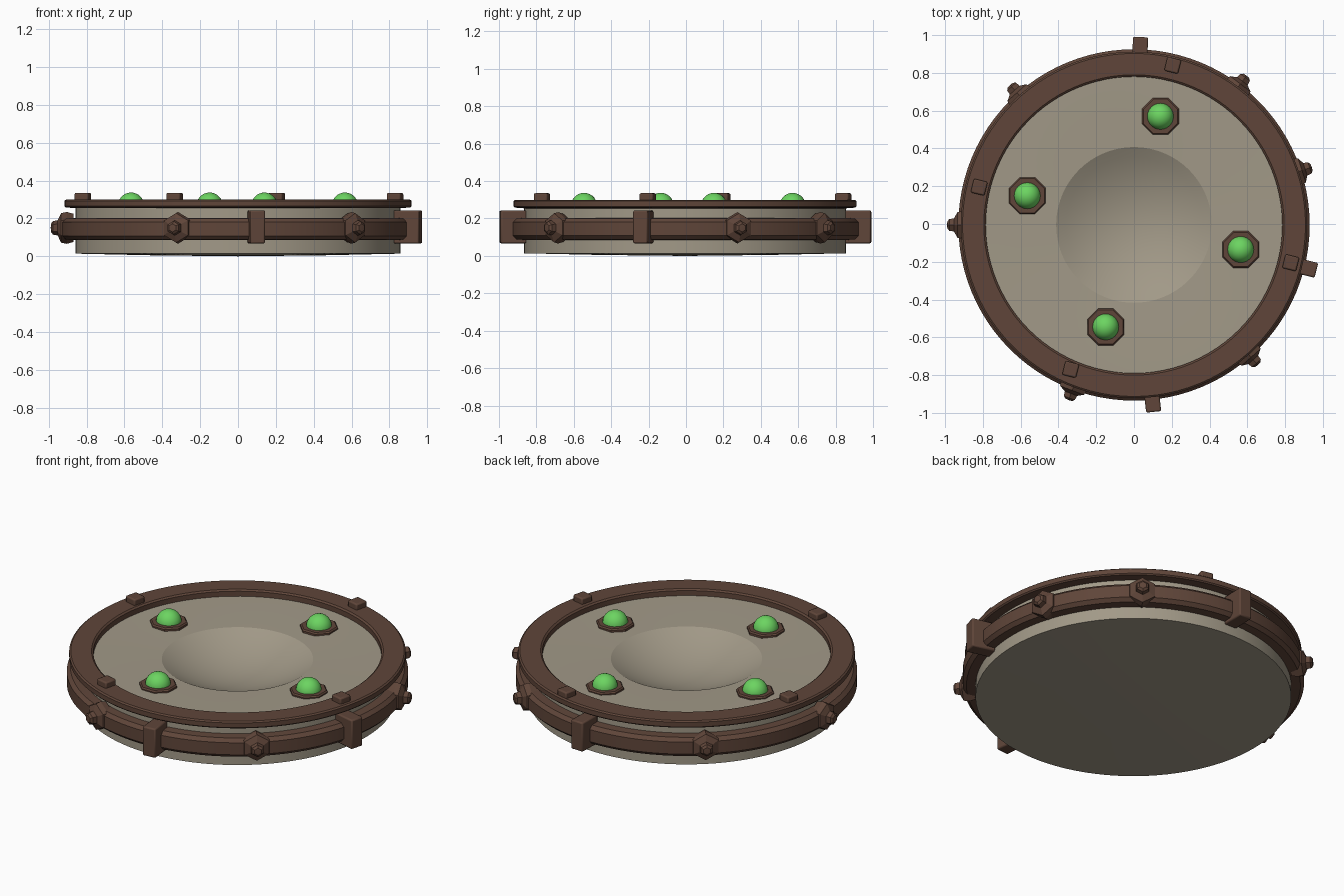
import bpy, bmesh, math
from mathutils import Matrix, Vector

if "Cube" in bpy.data.objects:
    bpy.data.objects.remove(bpy.data.objects["Cube"])


def material(name, rgb):
    m = bpy.data.materials.new(name)
    m.diffuse_color = (*rgb, 1)
    m.use_nodes = True
    m.node_tree.nodes["Principled BSDF"].inputs["Base Color"].default_value = m.diffuse_color
    return m


STONE = material("warm grey", (0.36, 0.32, 0.245))
BROWN = material("dark brown", (0.115, 0.06, 0.041))
GREEN = material("bright green", (0.15, 0.66, 0.12))
CY = -0.005


def finish(name, bm, mat, matrix=Matrix(), smooth=35, bevel=0):
    bmesh.ops.recalc_face_normals(bm, faces=bm.faces[:])
    me = bpy.data.meshes.new(name)
    bm.to_mesh(me)
    bm.free()
    me.materials.append(mat)
    ob = bpy.data.objects.new(name, me)
    bpy.context.collection.objects.link(ob)
    ob.matrix_world = matrix
    if bevel:
        mod = ob.modifiers.new("soft edges", "BEVEL")
        mod.width, mod.segments = bevel, 2
    if smooth:
        bpy.ops.object.select_all(action='DESELECT')
        ob.select_set(True)
        bpy.context.view_layer.objects.active = ob
        bpy.ops.object.shade_smooth_by_angle(angle=math.radians(smooth))
    return ob


def lathe(name, profile, segs, mat, matrix=Matrix(), closed=False, smooth=35, phase=0.0):
    """Revolve (radius, height) points around local z."""
    bm = bmesh.new()
    rings = []
    for r, z in profile:
        if r == 0:
            rings.append([bm.verts.new((0, 0, z))] * segs)
        else:
            rings.append([bm.verts.new((r * math.cos(phase + math.tau * i / segs),
                                        r * math.sin(phase + math.tau * i / segs), z))
                          for i in range(segs)])
    pairs = list(zip(rings, rings[1:]))
    if closed:
        pairs.append((rings[-1], rings[0]))
    for a, b in pairs:
        for i in range(segs):
            j = (i + 1) % segs
            loop = list(dict.fromkeys((a[i], a[j], b[j], b[i])))
            bm.faces.new(loop)
    return finish(name, bm, mat, matrix, smooth)


def box(name, size, mat, matrix, bevel):
    bm = bmesh.new()
    bmesh.ops.create_cube(bm, size=1)
    bmesh.ops.scale(bm, vec=size, verts=bm.verts[:])
    return finish(name, bm, mat, matrix, 40, bevel)


def radial(angle, r, z):
    """Frame whose local x points outwards at the given angle."""
    a = math.radians(angle)
    return (Matrix.Translation((r * math.cos(a), CY + r * math.sin(a), z))
            @ Matrix.Rotation(a, 4, 'Z'))


CENTRE = Matrix.Translation((0, CY, 0))

# Stone dish: shallow underside, straight wall, flat rim and sunken bowl
bowl = [(0.412 * t / 8, 0.135 + 0.115 * (t / 8) ** 2) for t in range(8, -1, -1)]
lathe("stone_dish", [(0, 0.0), (0.45, 0.005), (0.86, 0.014), (0.86, 0.262), (0.79, 0.262)] + bowl,
      96, STONE, CENTRE, smooth=25)

# Flat ring on top
lathe("top_ring", [(0.785, 0.25), (0.785, 0.292), (0.795, 0.3), (0.908, 0.3),
                   (0.917, 0.293), (0.917, 0.265), (0.91, 0.258), (0.80, 0.25)],
      96, BROWN, CENTRE, closed=True)

# Hoop around the wall
lathe("side_hoop", [(0.855, 0.085), (0.91, 0.088), (0.93, 0.108), (0.93, 0.18),
                    (0.91, 0.2), (0.855, 0.203)], 96, BROWN, CENTRE, closed=True)

# Block clamps on the hoop
for k, ang in enumerate((88, -14, -84)):
    box(f"hoop_clamp_{k + 1}", (0.14, 0.08, 0.175), BROWN, radial(ang, 0.925, 0.155), 0.008)

# Faceted studs on the hoop, with a small knob at the tip
for k, ang in enumerate((18, 53, 131.5, 180, -110.5, -48.5)):
    m = radial(ang, 0, 0.15) @ Matrix.Rotation(math.pi / 2, 4, 'Y')
    lathe(f"hoop_stud_{k + 1}", [(0, 0.87), (0.075, 0.87), (0.084, 0.905), (0.078, 0.935),
                                 (0.04, 0.953), (0.036, 0.978), (0.022, 0.988), (0, 0.99)],
          6, BROWN, m, smooth=20)

# Small blocks on the top ring
for k, (x, y) in enumerate(((0.205, 0.84), (-0.82, 0.195), (0.83, -0.205), (-0.335, -0.77))):
    m = Matrix.Translation((x, y, 0.31)) @ Matrix.Rotation(math.radians(-14), 4, 'Z')
    box(f"ring_block_{k + 1}", (0.075, 0.075, 0.05), BROWN, m, 0.008)

# Green gems in octagonal settings
for k, (x, y) in enumerate(((0.14, 0.57), (-0.565, 0.15), (0.565, -0.135), (-0.15, -0.545))):
    m = Matrix.Translation((x, y, 0))
    lathe(f"gem_setting_{k + 1}", [(0, 0.235), (0.105, 0.235), (0.105, 0.264), (0.098, 0.272),
                                   (0.075, 0.272), (0, 0.268)], 8, BROWN, m,
          smooth=20, phase=math.pi / 8)
    bm = bmesh.new()
    bmesh.ops.create_uvsphere(bm, u_segments=24, v_segments=14, radius=0.07)
    finish(f"gem_{k + 1}", bm, GREEN, Matrix.Translation((x, y, 0.267)), 60)
